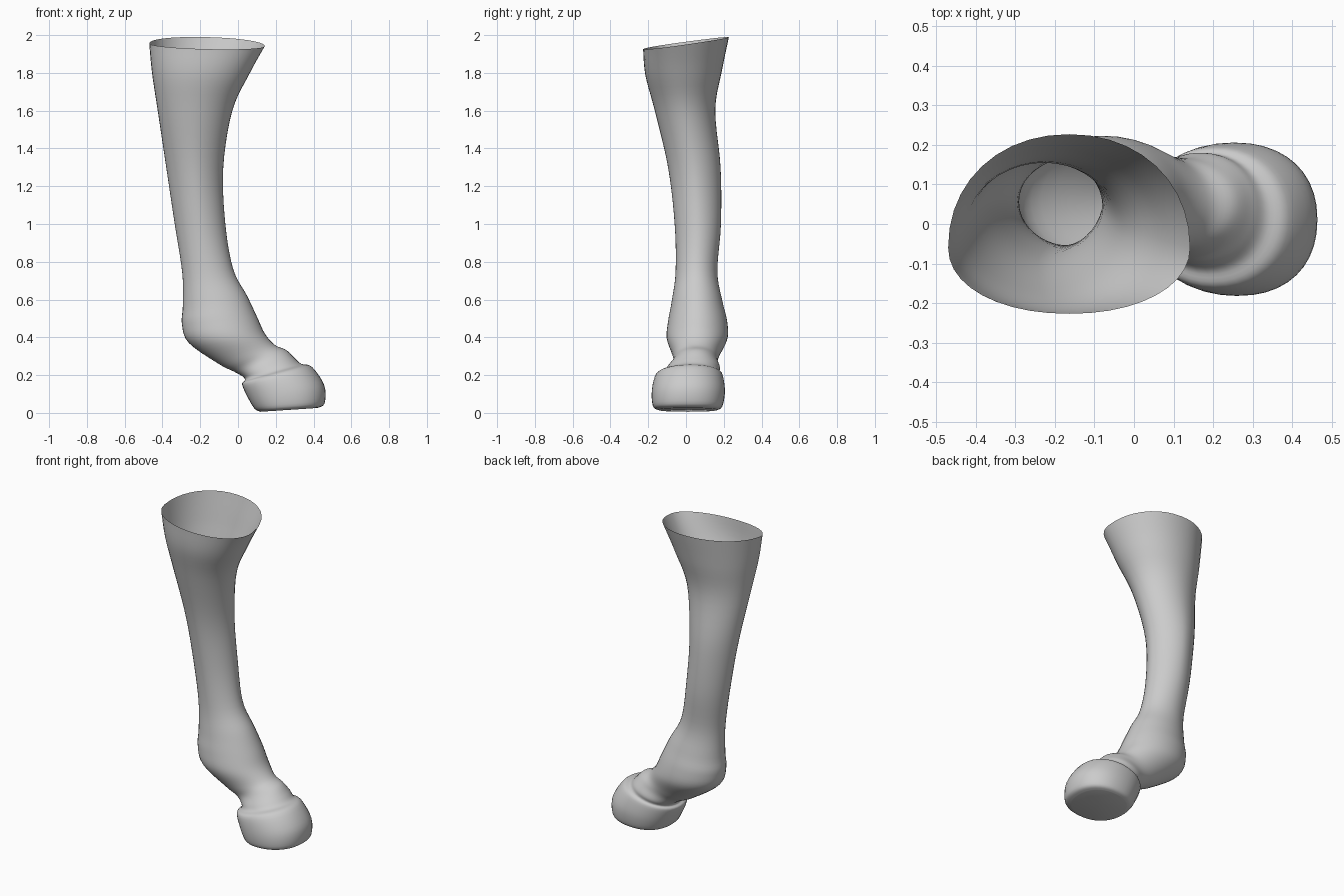
import bpy, bmesh, math

if "Cube" in bpy.data.objects:
    bpy.data.objects.remove(bpy.data.objects["Cube"])

SIDES = 40
STEPS = 5

# Key sections, top to sole: left x, left z, right x, right z, y min, y max
SECTIONS = [
    (-.47, 1.965, .142, 1.95, -.227, .227),
    (-.455, 1.8, .062, 1.8, -.215, .19),
    (-.425, 1.6, -.03, 1.6, -.165, .155),
    (-.38, 1.3, -.078, 1.3, -.095, .183),
    (-.335, 1, -.067, 1, -.06, .185),
    (-.295, .74, -.025, .76, -.055, .166),
    (-.292, .57, .048, .62, -.075, .192),
    (-.297, .47, .1, .51, -.094, .217),
    (-.26, .37, .142, .42, -.102, .22),
    (-.1, .258, .195, .36, -.072, .178),
    (-.02, .218, .255, .333, -.068, .168),
    (.028, .19, .3, .29, -.098, .18),
    (.036, .172, .335, .26, -.12, .178),
    (.022, .15, .392, .243, -.162, .195),
    (.05, .085, .457, .145, -.181, .206),
    (.088, .022, .458, .05, -.175, .193),
    (.12, .006, .42, .026, -.145, .165),
]


def spline(a, b, c, d, t):
    return [.5 * (2 * q + (r - p) * t + (2 * p - 5 * q + 4 * r - s) * t * t
                  + (3 * q - p - 3 * r + s) * t ** 3) for p, q, r, s in zip(a, b, c, d)]


def ring_points(ring):
    xl, zl, xr, zr, y0, y1 = ring
    top = max(0, (zl - 1.5) / .465) ** 2             # flare at the open end
    shaft = max(0, 1 - abs(zl - 1.2) / .55)          # flatter sides on the shaft
    hoof = max(0, 1 - zl / .25)                      # squarer hoof
    power = 1 - .05 * top + .12 * shaft - .12 * hoof
    xc, yc = (xl + xr) / 2, (y0 + y1) / 2 - .06 * top
    for i in range(SIDES):
        a = 2 * math.pi * i / SIDES
        c, s = math.cos(a), math.sin(a)
        x = xc + math.copysign(abs(c) ** power, c) * (xr - xl) / 2
        y = yc + abs(s) ** power * ((y1 if s > 0 else y0) - yc)
        z = zl + (zr - zl) * (x - xl) / (xr - xl) + .14 * top * y
        yield x, y, max(z, 0)


# Leg: one continuous skin, open at the top
bm = bmesh.new()
padded = [SECTIONS[0]] + SECTIONS + [SECTIONS[-1]]
rings = [spline(*padded[k:k + 4], j / STEPS)
         for k in range(len(SECTIONS) - 1) for j in range(STEPS)] + [SECTIONS[-1]]
loops = [[bm.verts.new(co) for co in ring_points(r)] for r in rings]
for a, b in zip(loops, loops[1:]):
    for i in range(SIDES):
        j = (i + 1) % SIDES
        bm.faces.new((a[i], b[i], b[j], a[j]))

# Hoof sole
tip = bm.verts.new((.27, .015, .022))
for i in range(SIDES):
    bm.faces.new((loops[-1][i], tip, loops[-1][(i + 1) % SIDES]))

bmesh.ops.recalc_face_normals(bm, faces=bm.faces)
for f in bm.faces:
    f.smooth = True
mesh = bpy.data.meshes.new("hoofed_leg")
bm.to_mesh(mesh)
bm.free()
leg = bpy.data.objects.new("hoofed_leg", mesh)
bpy.context.collection.objects.link(leg)
